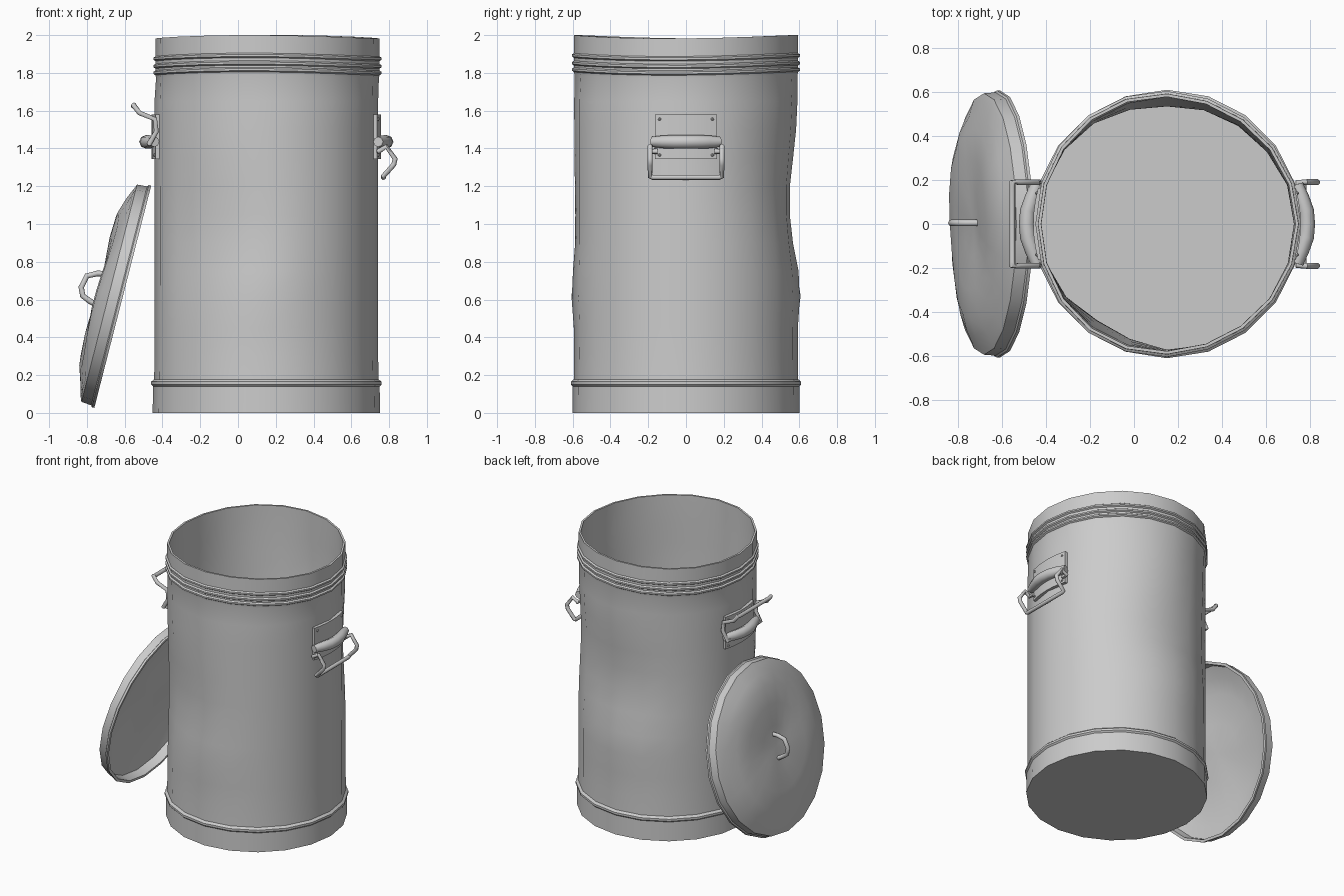
import bpy, bmesh, math
from mathutils import Vector, Matrix

if "Cube" in bpy.data.objects:
    bpy.data.objects.remove(bpy.data.objects["Cube"])

CX, SEG = 0.15, 20   # can axis position, sides of round parts


def finish(obj, angle=40):
    bpy.ops.object.select_all(action='DESELECT')
    obj.select_set(True)
    bpy.context.view_layer.objects.active = obj
    if obj.type == 'CURVE':
        bpy.ops.object.convert(target='MESH')
        obj = bpy.context.object
    bpy.ops.object.shade_smooth_by_angle(angle=math.radians(angle))
    return obj


def from_bmesh(name, bm):
    bmesh.ops.recalc_face_normals(bm, faces=bm.faces)
    me = bpy.data.meshes.new(name)
    bm.to_mesh(me)
    bm.free()
    obj = bpy.data.objects.new(name, me)
    bpy.context.collection.objects.link(obj)
    return finish(obj)


def lathe(name, profile, shape, matrix):
    """Revolve (radius, height) pairs, dent each point with shape(a, r, z)."""
    bm = bmesh.new()
    rings = []
    for r, z in profile:
        ring = []
        for i in range(1 if r == 0 else SEG):
            a = 2 * math.pi * i / SEG
            r2, z2 = shape(a, r, z)
            p = Vector((r2 * math.cos(a), r2 * math.sin(a), z2))
            ring.append(bm.verts.new(matrix @ p))
        rings.append(ring)
    for A, B in zip(rings, rings[1:]):
        for i in range(SEG):
            j = (i + 1) % SEG
            q = [A[i % len(A)], A[j % len(A)], B[j % len(B)], B[i % len(B)]]
            bm.faces.new(list(dict.fromkeys(q)))
    return from_bmesh(name, bm)


def tube(name, pts, radius, radii=None):
    cu = bpy.data.curves.new(name, 'CURVE')
    cu.dimensions = '3D'
    cu.bevel_depth = radius
    cu.bevel_resolution = 2
    cu.use_fill_caps = True
    sp = cu.splines.new('POLY')
    sp.points.add(len(pts) - 1)
    for i, p in enumerate(pts):
        sp.points[i].co = (*p, 1)
        sp.points[i].radius = radii[i] if radii else 1
    obj = bpy.data.objects.new(name, cu)
    bpy.context.collection.objects.link(obj)
    return finish(obj, 50)


# Dents as (angle in degrees, height, depth, angular width, height width)
DENTS = [(90, 1.12, 0.045, 32, 0.30), (240, 0.95, 0.04, 22, 0.35),
         (95, 0.68, -0.02, 25, 0.12), (265, 0.65, -0.018, 22, 0.15),
         (45, 1.3, 0.02, 20, 0.3)]


def can_shape(a, r, z):
    if r > 0.5 and 0.2 < z < 1.78:
        for ang, h, depth, aw, hw in DENTS:
            d = (math.degrees(a) - ang + 180) % 360 - 180
            r -= depth * math.exp(-(d / aw) ** 2 - ((z - h) / hw) ** 2)
    if z > 1.7:
        z -= 0.009 * (1 + math.cos(2 * a + 0.3))
        r += 0.006 * math.cos(3 * a)
    return r, z


# Can body: outer wall with beads, rolled lip, inner wall and floor
wall = [0.3, 0.45, 0.6, 0.75, 0.9, 1.05, 1.2, 1.35, 1.5, 1.65]
profile = [(0, 0), (0.602, 0), (0.6, 0.14), (0.61, 0.15), (0.61, 0.165),
           (0.594, 0.178)]
profile += [(0.592, z) for z in wall]
profile += [(0.59, 1.79)]
for z in (1.805, 1.84, 1.88):
    profile += [(0.593, z), (0.604, z + 0.007), (0.604, z + 0.018), (0.593, z + 0.025)]
profile += [(0.592, 2.0), (0.578, 2.0), (0.577, 1.79)]
profile += [(0.577, z) for z in reversed(wall)]
profile += [(0.577, 0.03), (0, 0.03)]
lathe("can_body", profile, can_shape, Matrix.Translation((CX, 0, 0)))


# Lid: shallow dented dome leaning on the left side of the can
def lid_shape(a, r, z):
    if z > 0.085:
        z += 0.010 * math.sin(3 * a + 0.6) * min(1, r / 0.4)
    return r, z


n = Vector((-0.969, 0, 0.248)).normalized()
u = Vector((0.248, 0, 0.969)).normalized()
lid_matrix = Matrix((u, n.cross(u), n)).transposed().to_4x4()
lid_matrix.translation = (-0.61, 0, 0.615)
lid_profile = [(0, 0.125), (0.15, 0.132), (0.3, 0.138), (0.43, 0.13),
               (0.51, 0.105), (0.57, 0.084), (0.594, 0.074), (0.598, 0.02),
               (0.607, 0.014), (0.607, 0.0), (0.588, 0.0), (0.582, 0.064),
               (0.5, 0.09), (0.4, 0.112), (0.2, 0.118), (0, 0.112)]
lathe("lid", lid_profile, lid_shape, lid_matrix)

# Bent grip on the lid
grip = [(-0.705, 0.737), (-0.745, 0.738), (-0.80, 0.725), (-0.83, 0.665),
        (-0.822, 0.62), (-0.785, 0.592), (-0.745, 0.57)]
tube("lid_grip", [(x, 0.005, z) for x, z in grip], 0.015)


# Side handles: curved plate, rivets, bowed barrel and wire bail
def side_handle(side, s, bail):
    def at(d, y, z):   # d = distance out from the can axis
        return (CX + s * d, y, z)

    bm = bmesh.new()
    rows = []
    for i in range(7):
        y = -0.163 + 0.326 * i / 6
        inner, outer = (math.sqrt(R * R - y * y) for R in (0.58, 0.608))
        rows.append([bm.verts.new(at(*p)) for p in (
            (inner, y, 1.345), (outer, y, 1.345), (outer, y, 1.58), (inner, y, 1.58))])
    for A, B in zip(rows, rows[1:]):
        for k in range(4):
            m = (k + 1) % 4
            bm.faces.new((A[k], A[m], B[m], B[k]))
    bm.faces.new(rows[0])
    bm.faces.new(rows[-1])
    from_bmesh(side + "_handle_plate", bm)

    bm = bmesh.new()
    for y in (-0.14, 0.14):
        for z in (1.365, 1.555):
            bmesh.ops.create_icosphere(bm, subdivisions=1, radius=0.009,
                                       matrix=Matrix.Translation(at(0.592, y, z)))
    from_bmesh(side + "_handle_rivets", bm)

    bow = [(-0.18, 0.592), (-0.12, 0.612), (-0.06, 0.632), (0, 0.637),
           (0.06, 0.632), (0.12, 0.612), (0.18, 0.592)]
    tube(side + "_handle_barrel", [at(d, y, 1.435) for y, d in bow], 0.036,
         [0.75, 0.95, 1, 1, 1, 0.95, 0.75])

    left = [at(d, -0.19, z) for d, z in bail]
    left.insert(0, at(bail[0][0], -0.15, bail[0][1]))
    end_d, end_z = bail[-1]
    left.append(at(end_d, -0.175, end_z - 0.006))
    right = [(x, -y, z) for x, y, z in reversed(left)]
    tube(side + "_handle_bail", left + right, 0.014)


side_handle("right", 1, [(0.595, 1.385), (0.635, 1.41), (0.682, 1.345),
                         (0.675, 1.315), (0.62, 1.253)])
side_handle("left", -1, [(0.62, 1.425), (0.582, 1.49), (0.59, 1.555),
                         (0.672, 1.588), (0.703, 1.63)])
